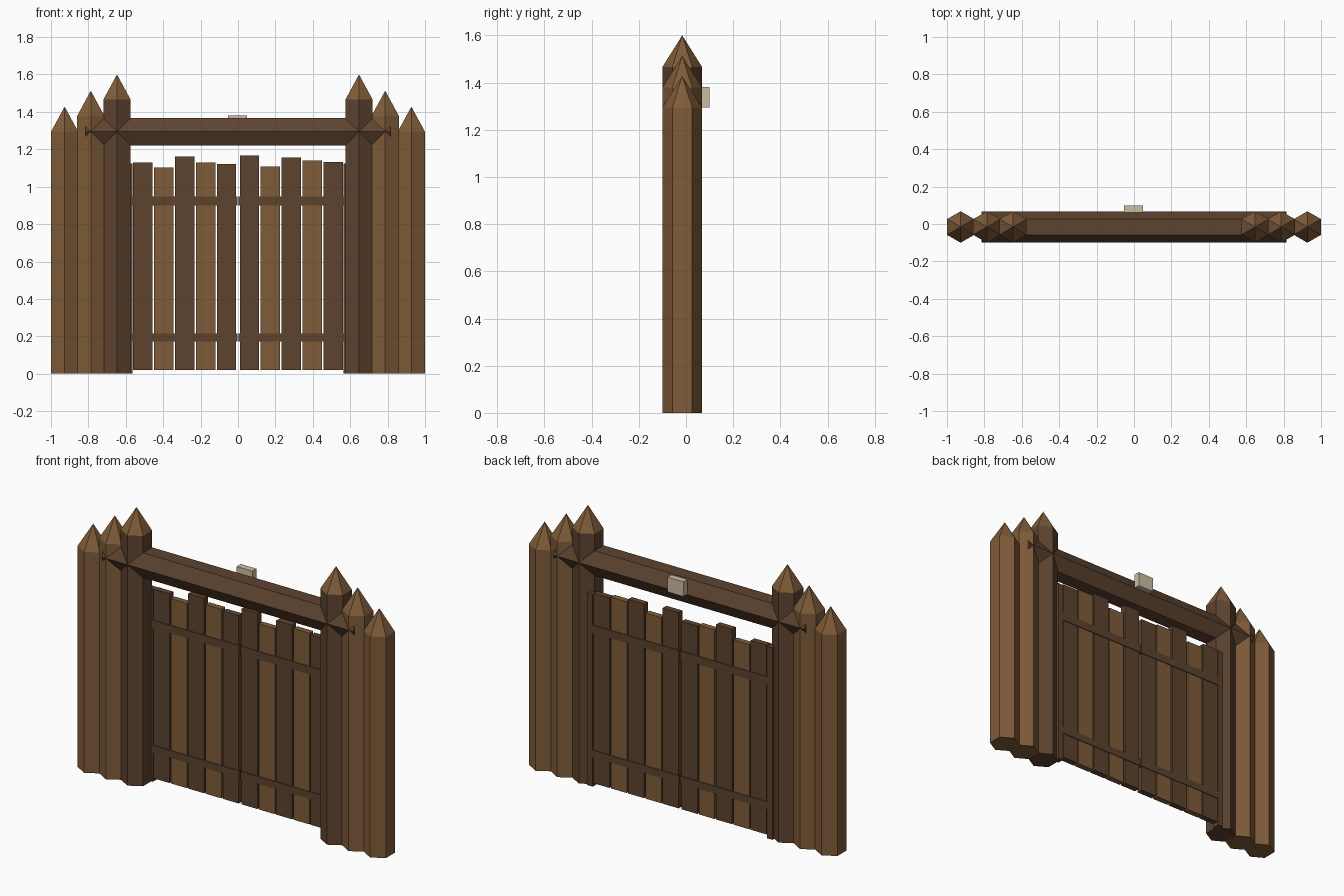
import bpy, bmesh, math
from mathutils import Matrix

if "Cube" in bpy.data.objects:
    bpy.data.objects.remove(bpy.data.objects["Cube"])

CY = -0.016      # depth centre of the posts
R = 0.084        # hexagon radius of posts and beam


def material(name, rgb):
    m = bpy.data.materials.new(name)
    m.diffuse_color = (*rgb, 1)
    m.use_nodes = True
    m.node_tree.nodes["Principled BSDF"].inputs["Base Color"].default_value = m.diffuse_color
    return m


LIGHT = material("light_wood", (0.215, 0.107, 0.041))
DARK = material("dark_wood", (0.110, 0.056, 0.029))
BEIGE = material("pale_beige", (0.60, 0.51, 0.36))


def finish(name, bm, *mats):
    bmesh.ops.recalc_face_normals(bm, faces=bm.faces)
    me = bpy.data.meshes.new(name)
    bm.to_mesh(me)
    bm.free()
    for m in mats:
        me.materials.append(m)
    ob = bpy.data.objects.new(name, me)
    bpy.context.collection.objects.link(ob)
    return ob


def box(name, x0, x1, y0, y1, z0, z1, mat):
    bm = bmesh.new()
    bmesh.ops.create_cube(bm, size=1)
    bmesh.ops.scale(bm, vec=(x1 - x0, y1 - y0, z1 - z0), verts=bm.verts)
    bmesh.ops.translate(bm, vec=((x0 + x1) / 2, (y0 + y1) / 2, (z0 + z1) / 2), verts=bm.verts)
    return finish(name, bm, mat)


def hexagon(bm):
    # vertices point along +-y
    return [bm.verts.new((R * math.sin(i * math.pi / 3), R * math.cos(i * math.pi / 3), 0))
            for i in range(6)]


def prism(bm, length):
    base = bm.faces.new(hexagon(bm))
    geo = bmesh.ops.extrude_face_region(bm, geom=[base])["geom"]
    top = [v for v in geo if isinstance(v, bmesh.types.BMVert)]
    bmesh.ops.translate(bm, vec=(0, 0, length), verts=top)
    return next(f for f in geo if isinstance(f, bmesh.types.BMFace))


def post(name, x, shoulder, shaft_mat):
    bm = bmesh.new()
    top = prism(bm, shoulder)
    # sharpened tip
    tip = bmesh.ops.poke(bm, faces=[top])
    tip["verts"][0].co.z = shoulder + 0.134
    for f in tip["faces"]:
        f.material_index = 1
    bmesh.ops.translate(bm, vec=(x, CY, 0), verts=bm.verts)
    finish(name, bm, shaft_mat, LIGHT)


# Stakes, gate posts, hinge strips and door rails on both sides
for side, s in (("left", -1), ("right", 1)):
    post(f"outer_stake_{side}", s * 0.927, 1.294, LIGHT)
    post(f"inner_stake_{side}", s * 0.787, 1.379, LIGHT)
    post(f"gate_post_{side}", s * 0.647, 1.466, DARK)
    xs = sorted((s * 0.60, s * 0.564))
    box(f"hinge_strip_{side}", *xs, 0.017, 0.058, 0, 1.125, DARK)
    xs = sorted((s * 0.004, s * 0.565))
    for level, z0, z1 in (("lower", 0.171, 0.214), ("upper", 0.900, 0.947)):
        box(f"{level}_rail_{side}", *xs, 0.016, 0.059, z0, z1, DARK)

# Door planks, uneven tops, alternating wood
tops = [1.128, 1.102, 1.162, 1.128, 1.120, 1.166, 1.107, 1.157, 1.140, 1.133]
for i, top in enumerate(tops):
    k = i % 5
    x = -0.509 + 0.112 * k if i < 5 else 0.061 + 0.112 * k
    box(f"door_plank_{i + 1}", x - 0.0515, x + 0.0515, 0.020, 0.055, 0.02, top,
        LIGHT if k % 2 else DARK)

# Hexagonal cross beam
bm = bmesh.new()
prism(bm, 1.63)
bmesh.ops.rotate(bm, matrix=Matrix.Rotation(math.pi / 2, 3, 'Y'), verts=bm.verts)
bmesh.ops.translate(bm, vec=(-0.815, CY, 1.294), verts=bm.verts)
finish("cross_beam", bm, DARK)

# Small pale plate behind the beam
box("beam_plate", -0.053, 0.049, 0.062, 0.10, 1.295, 1.381, BEIGE)
